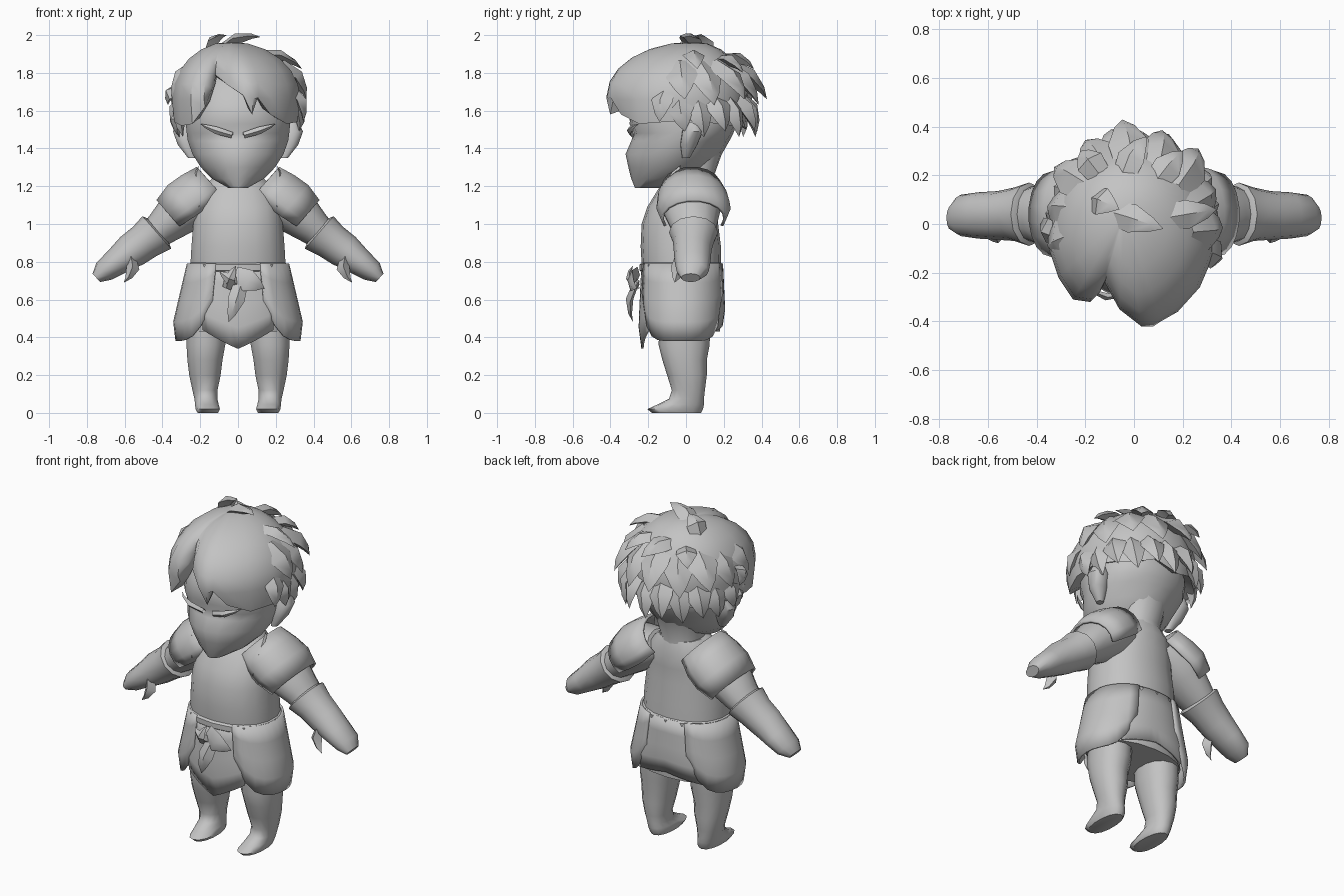
import bpy, bmesh, math
from mathutils import Vector as V

if "Cube" in bpy.data.objects:
    bpy.data.objects.remove(bpy.data.objects["Cube"])

grey = bpy.data.materials.new("plain grey")
grey.use_nodes = True
grey.diffuse_color = (0.55, 0.55, 0.55, 1)
grey.node_tree.nodes["Principled BSDF"].inputs["Base Color"].default_value = grey.diffuse_color
parts = []


def skin(name, rings, closed=True, cap=True, thick=0, mirror=False):
    """Stretch quads over a list of equally long rings of points."""
    bm = bmesh.new()
    rows = [[bm.verts.new(p) for p in r] for r in rings]
    n = len(rows[0])
    for a, b in zip(rows, rows[1:]):
        for i in range(n if closed else n - 1):
            j = (i + 1) % n
            bm.faces.new((a[i], a[j], b[j], b[i]))
    if cap:
        bm.faces.new(rows[0])
        bm.faces.new(rows[-1])
    bmesh.ops.remove_doubles(bm, verts=bm.verts, dist=0.0005)
    bmesh.ops.recalc_face_normals(bm, faces=bm.faces)
    mesh = bpy.data.meshes.new(name)
    bm.to_mesh(mesh)
    bm.free()
    mesh.materials.append(grey)
    ob = bpy.data.objects.new(name, mesh)
    bpy.context.collection.objects.link(ob)
    if thick:
        mod = ob.modifiers.new("thickness", 'SOLIDIFY')
        mod.thickness = thick
        mod.offset = 0
    if mirror:
        ob.modifiers.new("mirror", 'MIRROR')
    parts.append(ob)
    return ob


def power(v, e):
    return math.copysign(abs(v) ** e, v)


def level(z, half, front, back, cx=0, p=2.2, n=18):
    """Horizontal rounded section given by half width, front y and back y."""
    pts = []
    for i in range(n):
        a = math.tau * (i + 0.5) / n
        pts.append(V((cx + half * power(math.cos(a), 2 / p),
                      (front + back) / 2 + (back - front) / 2 * power(math.sin(a), 2 / p), z)))
    return pts


def arm_ring(x, z, y, thick, depth, a0=0, a1=360, n=12):
    """Section square to the arm, which runs out and down."""
    up = V((0.66, 0, 0.75))
    full = a1 - a0 == 360
    pts = []
    for i in range(n):
        a = math.radians(a0 + (a1 - a0) * i / (n if full else n - 1))
        pts.append(V((x, y, z)) + up * thick * math.cos(a) + V((0, depth * math.sin(a), 0)))
    return pts


def strand(name, base, tip, width, depth, centre=(0, 0, 1.6), mirror=False):
    """Flat pointed lock that bulges away from the centre."""
    base, tip = V(base), V(tip)
    d = (tip - base).normalized()
    out = (base + tip) / 2 - V(centre)
    out = (out - d * out.dot(d)).normalized()
    side = d.cross(out)
    rings = []
    for t, s, lift in ((0, 0.8, 0), (0.45, 1, 0.03), (0.8, 0.5, 0.02), (1, 0, 0)):
        c = base.lerp(tip, t) + out * lift
        rings.append([c + side * width * s, c + out * depth * s,
                      c - side * width * s, c - out * depth * s])
    return skin(name, rings, cap=False, mirror=mirror)


# Head, neck and ears
skin("head", [level(*r) for r in (
    (1.19, 0.05, -0.27, -0.14, 0, 1.8), (1.24, 0.14, -0.29, 0.03, 0, 1.8),
    (1.30, 0.2, -0.305, 0.13, 0, 1.8), (1.37, 0.245, -0.32, 0.19, 0, 1.8),
    (1.44, 0.27, -0.29, 0.23, 0, 1.9), (1.48, 0.275, -0.275, 0.25),
    (1.53, 0.28, -0.3, 0.27), (1.63, 0.28, -0.28, 0.27),
    (1.74, 0.24, -0.22, 0.23), (1.84, 0.12, -0.12, 0.14))])
skin("neck", [level(z, r, -0.1, b) for z, r, b in
              ((1.15, 0.14, 0.17), (1.26, 0.12, 0.15), (1.4, 0.14, 0.2))])
skin("ears", [level(*r) for r in (
    (1.35, 0.02, -0.02, 0.02, 0.245), (1.42, 0.05, -0.03, 0.06, 0.27),
    (1.49, 0.06, -0.02, 0.09, 0.285), (1.54, 0.03, 0, 0.08, 0.29))], mirror=True)
strand("brows", (0.03, -0.285, 1.47), (0.2, -0.25, 1.53), 0.02, 0.015, (0, 0, 1.5), True)

# Hair: outline with the hem height of every column, parted over the brow
columns = ((-.12, -.24, 1.79), (-.06, -.35, 1.74), (.03, -.42, 1.68), (.08, -.42, 1.58),
           (.11, -.40, 1.67), (.18, -.36, 1.58), (.27, -.26, 1.53), (.33, -.12, 1.54),
           (.33, .04, 1.55), (.28, .17, 1.53), (.2, .26, 1.52), (.1, .31, 1.55),
           (-.05, .33, 1.5), (-.18, .28, 1.55), (-.28, .2, 1.52), (-.34, .06, 1.55),
           (-.35, -.1, 1.54), (-.31, -.22, 1.52), (-.25, -.31, 1.53), (-.18, -.32, 1.62),
           (-.14, -.28, 1.72))
crown = V((-0.04, 0.04, 1.965))


def hair_ring(scale, height):
    pts = []
    for x, y, hem in columns:
        flat = crown.lerp(V((x, y, crown.z)), scale)
        pts.append(V((flat.x, flat.y, height(hem))))
    return pts


rings = []
for k in range(7):
    a = math.pi / 2 * k / 6
    rings.append(hair_ring(math.sin(a), lambda h: max(h, 1.66) + (crown.z - max(h, 1.66)) * math.cos(a)))
rings.append(hair_ring(0.96, lambda h: min(h, 1.78)))
rings.append(hair_ring(0.78, lambda h: h + 0.03))
skin("hair_cap", rings, cap=False)

# Layered locks round the back of the head
for layer, (count, r0, z0, r1, z1, w) in enumerate((
        (9, 0.22, 1.85, 0.375, 1.66, 0.085), (12, 0.27, 1.69, 0.335, 1.49, 0.07))):
    for i in range(count):
        a = math.radians(-8 + 196 * i / (count - 1))
        grow = 0.045 * math.sin(a) + 0.012 * (-1) ** i
        c, s = math.cos(a), math.sin(a)
        b = a + 0.12
        strand("back_lock", (r0 * c, r0 * s, z0),
               ((r1 + grow) * math.cos(b) * 0.95, (r1 + grow) * math.sin(b), z1 - 0.03 * (i % 2)), w, 0.04)

# Loose tufts on the crown and sides
for base, tip in (((-.1, .05, 1.92), (.12, -.02, 1.99)), ((-.16, .1, 1.9), (-.06, .06, 2.0)),
                  ((.1, .02, 1.9), (.34, .06, 1.82)), ((.08, .16, 1.87), (.2, .3, 1.8)),
                  ((-.05, .18, 1.88), (.05, .36, 1.82)), ((-.3, -.05, 1.72), (-.37, .02, 1.63)),
                  ((.28, -.1, 1.72), (.345, -.14, 1.54)), ((-.29, -.02, 1.62), (-.31, -.03, 1.46)),
                  ((-.14, .2, 1.86), (-.22, .3, 1.8))):
    strand("tuft", base, tip, 0.06, 0.03)

# Torso and hips
skin("tunic", [level(*r) for r in (
    (0.74, 0.255, -0.23, 0.19), (0.79, 0.255, -0.235, 0.185), (0.88, 0.25, -0.24, 0.185),
    (1.0, 0.24, -0.235, 0.17), (1.09, 0.23, -0.205, 0.17), (1.18, 0.2, -0.15, 0.17),
    (1.25, 0.13, -0.1, 0.15))])
skin("underskirt", [level(*r) for r in (
    (0.78, 0.25, -0.22, 0.19), (0.6, 0.265, -0.215, 0.19), (0.43, 0.29, -0.19, 0.18))])
skin("belt", [level(z, 0.255 + e, -0.235 - e, 0.185 + e) for z, e in
              ((0.745, 0), (0.755, 0.012), (0.785, 0.012), (0.795, 0))])


def panel(name, start, end, offset, hem, mirror=False):
    """Curved skirt panel between two angles; hem maps -1..1 to a height."""
    rows = []
    for k in range(5):
        t = k / 4
        row = []
        for i in range(13):
            u = i / 6 - 1
            a = math.radians(start + (end - start) * i / 12)
            z = 0.79 - t * (0.79 - hem(u))
            f = min(1, (0.79 - z) / 0.32)
            curl = -0.015 if t == 1 else 0
            row.append(V(((0.255 + 0.075 * f + offset + curl) * power(math.cos(a), 0.92),
                          -0.02 + (0.21 + 0.015 * f + offset + curl) * power(math.sin(a), 0.92), z)))
        rows.append(row)
    skin(name, rows, closed=False, cap=False, thick=0.012, mirror=mirror)


panel("side_skirt", -66, 66, 0.01, lambda u: 0.38 + 0.2 * abs(u) ** 5, True)
panel("front_flap", 236, 304, 0, lambda u: 0.34 + 0.1 * abs(u))
panel("back_flap", 50, 130, 0, lambda u: 0.47 - 0.04 * abs(u))

# Sash knot with hanging ends
for base, tip, w in (((-.02, -.26, .73), (.14, -.26, .66), .06), ((.02, -.26, .7), (-.05, -.28, .48), .045),
                     ((.0, -.26, .68), (-.1, -.27, .75), .03), ((-.06, -.26, .66), (-.01, -.28, .78), .03)):
    strand("sash_end", base, tip, w, 0.02, (0, 0, 0.7))

# Arms, gloves and shoulder capes
skin("sleeves", [arm_ring(*r) for r in (
    (0.13, 1.15, 0.03, 0.09, 0.13), (0.22, 1.12, 0.03, 0.13, 0.16),
    (0.31, 1.06, 0.03, 0.125, 0.15), (0.40, 0.98, 0.04, 0.095, 0.12),
    (0.46, 0.93, 0.04, 0.08, 0.1))], mirror=True)
skin("gloves", [arm_ring(*r) for r in (
    (0.42, 0.965, 0.04, 0.085, 0.1), (0.43, 0.955, 0.04, 0.115, 0.13), (0.49, 0.91, 0.04, 0.1, 0.11),
    (0.56, 0.86, 0.035, 0.095, 0.1), (0.64, 0.8, 0.035, 0.075, 0.095),
    (0.71, 0.75, 0.035, 0.06, 0.085), (0.75, 0.715, 0.025, 0.03, 0.05))], mirror=True)
strand("thumbs", (0.57, -0.02, 0.84), (0.605, -0.06, 0.69), 0.04, 0.035, (0.8, 0, 0.9), True)
skin("shoulder_capes", [arm_ring(*r, -115, 115) for r in (
    (0.13, 1.2, 0.03, 0.13, 0.15), (0.2, 1.14, 0.035, 0.15, 0.18),
    (0.27, 1.09, 0.04, 0.15, 0.19), (0.345, 1.03, 0.04, 0.125, 0.165))],
    closed=False, cap=False, thick=0.015, mirror=True)

# Collar points
strand("collar_points", (0.215, -0.12, 1.08), (0.205, -0.03, 1.31), 0.045, 0.015, (0, 0, 1.2), True)

# Legs with pointed shoes
skin("legs", [level(*r, 2.2, 14) for r in (
    (0.5, 0.11, -0.14, 0.13, 0.165), (0.36, 0.105, -0.145, 0.125, 0.17),
    (0.28, 0.095, -0.125, 0.11, 0.175), (0.2, 0.085, -0.1, 0.11, 0.175),
    (0.12, 0.068, -0.075, 0.1, 0.175), (0.075, 0.062, -0.09, 0.095, 0.17),
    (0.045, 0.064, -0.15, 0.095, 0.165), (0.02, 0.066, -0.205, 0.09, 0.16),
    (0, 0.055, -0.18, 0.08, 0.16))], mirror=True)

# Smooth shading with crisp edges
bpy.ops.object.select_all(action='DESELECT')
for ob in parts:
    ob.select_set(True)
bpy.context.view_layer.objects.active = parts[0]
bpy.ops.object.shade_smooth_by_angle(angle=math.radians(45))
